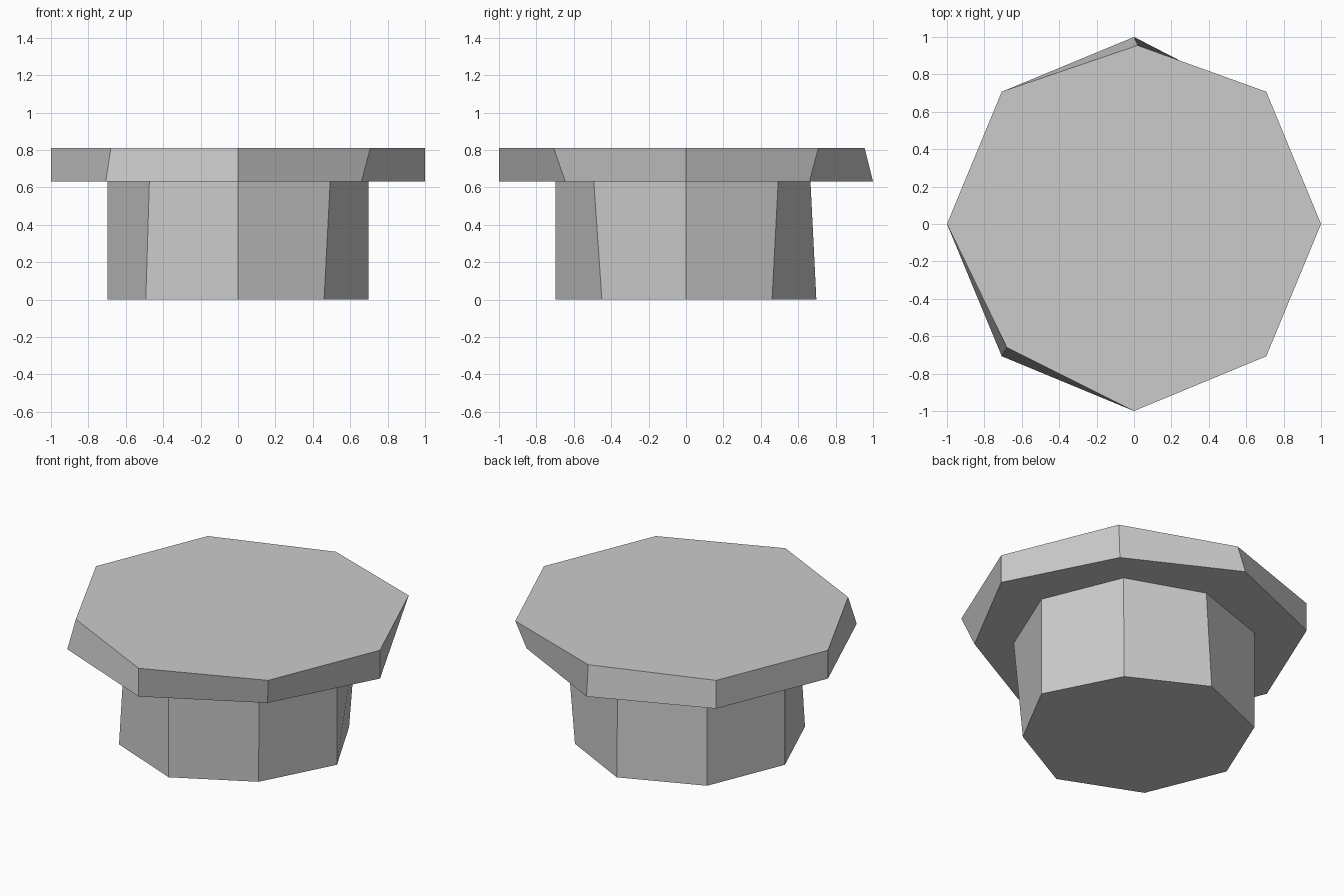
import bpy
import bmesh
from math import cos, sin, pi

cube = bpy.data.objects.get("Cube")
if cube:
    bpy.data.objects.remove(cube, do_unlink=True)

grey = bpy.data.materials.new("light grey")
grey.use_nodes = True
colour = (0.6, 0.6, 0.6, 1)
grey.diffuse_color = colour
grey.node_tree.nodes["Principled BSDF"].inputs["Base Color"].default_value = colour

# Uneven corners of the rough-cut octagon, by corner index anticlockwise from +x
TOP_CORNERS = {2: (0.02, 0.955), 5: (-0.68, -0.66)}
BOTTOM_CORNERS = {1: (0.66, 0.66), 7: (0.66, -0.645)}


def ring(bm, radius, z, uneven):
    corners = [uneven.get(i, (cos(i * pi / 4), sin(i * pi / 4))) for i in range(8)]
    return [bm.verts.new((x * radius, y * radius, z)) for x, y in corners]


def octagon_block(name, radius, z_low, z_high):
    bm = bmesh.new()
    low = ring(bm, radius, z_low, BOTTOM_CORNERS)
    high = ring(bm, radius, z_high, TOP_CORNERS)
    bm.faces.new(low[::-1])
    bm.faces.new(high)
    for i in range(8):
        j = (i + 1) % 8
        bm.faces.new((low[i], low[j], high[j], high[i]))
    mesh = bpy.data.meshes.new(name)
    bm.to_mesh(mesh)
    bm.free()
    mesh.materials.append(grey)
    obj = bpy.data.objects.new(name, mesh)
    bpy.context.collection.objects.link(obj)
    return obj


# Narrow stem with the wide flat cap resting on it
octagon_block("stem", 0.697, 0, 0.63)
octagon_block("cap", 1, 0.63, 0.81)
